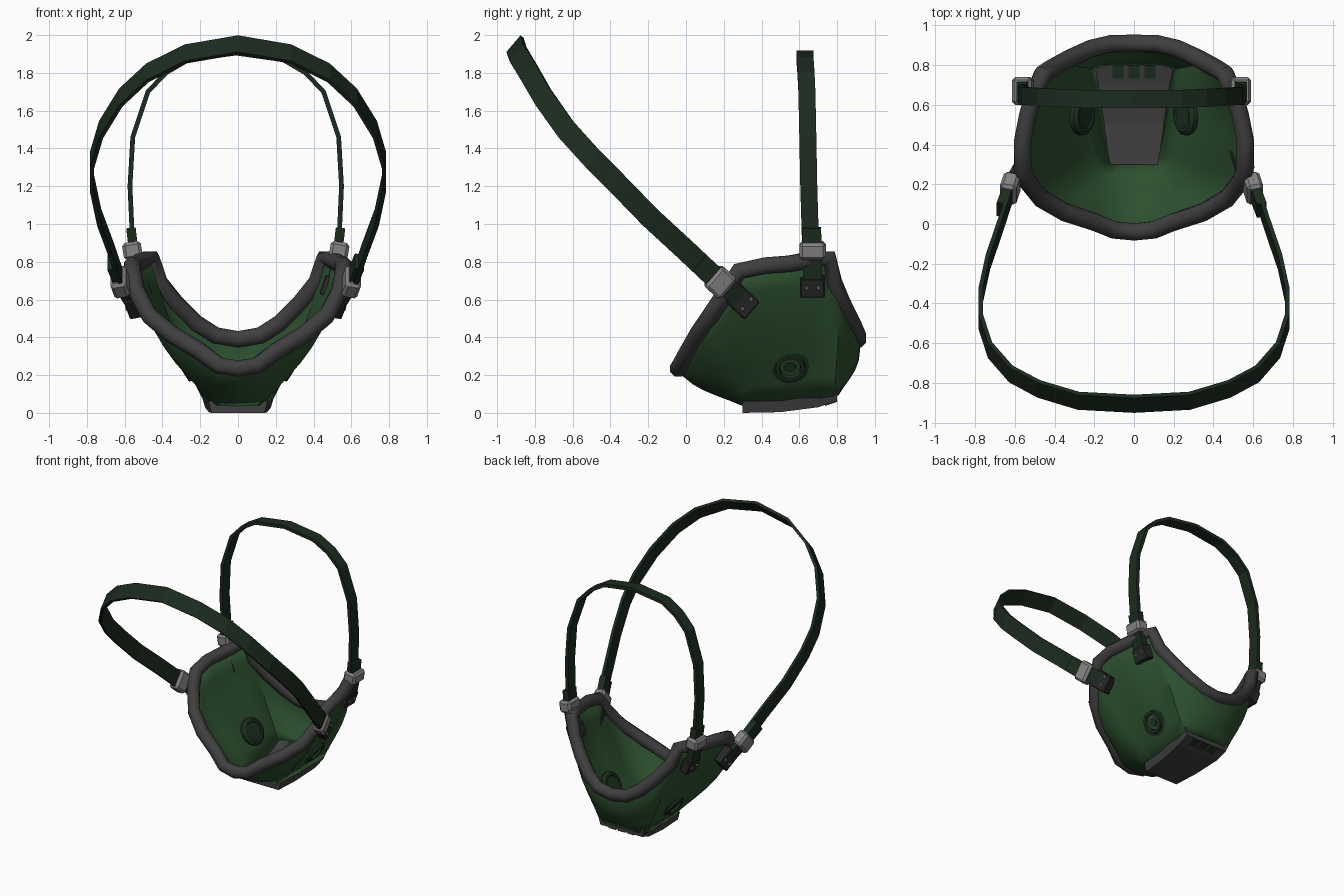
import bpy, bmesh, math
from mathutils import Vector

if "Cube" in bpy.data.objects:
    bpy.data.objects.remove(bpy.data.objects["Cube"])


def material(name, rgb):
    m = bpy.data.materials.new(name)
    m.diffuse_color = (*rgb, 1)
    m.use_nodes = True
    m.node_tree.nodes["Principled BSDF"].inputs["Base Color"].default_value = m.diffuse_color
    return m


GREEN = material("shell green", (0.026, 0.081, 0.028))
STRAP = material("strap dark green", (0.0115, 0.024, 0.013))
RUBBER = material("rubber grey", (0.050, 0.050, 0.051))
METAL = material("buckle grey", (0.23, 0.23, 0.23))
DARK = material("bracket charcoal", (0.020, 0.022, 0.021))
VALVE = material("valve dark green", (0.013, 0.032, 0.016))


def build(name, verts, faces, mat, smooth=None):
    me = bpy.data.meshes.new(name)
    me.from_pydata([tuple(v) for v in verts], [], faces)
    bm = bmesh.new()
    bm.from_mesh(me)
    bmesh.ops.recalc_face_normals(bm, faces=bm.faces)
    bm.to_mesh(me)
    bm.free()
    me.materials.append(mat)
    ob = bpy.data.objects.new(name, me)
    bpy.context.collection.objects.link(ob)
    if smooth:
        bpy.ops.object.select_all(action='DESELECT')
        ob.select_set(True)
        bpy.context.view_layer.objects.active = ob
        bpy.ops.object.shade_smooth_by_angle(angle=math.radians(smooth))
    return ob


def grid_faces(rows, n, close_rows=False):
    """Quads between consecutive closed rings of n points."""
    return [(r * n + j, r * n + (j + 1) % n,
             (r + 1) % rows * n + (j + 1) % n, (r + 1) % rows * n + j)
            for r in range(rows if close_rows else rows - 1) for j in range(n)]


def ribbon(name, pts, wdir, width, thick, mat, bevel=0):
    """Flat band along pts whose width always runs along wdir."""
    pts, w = [Vector(p) for p in pts], Vector(wdir).normalized()
    verts = []
    for i, p in enumerate(pts):
        t = pts[min(i + 1, len(pts) - 1)] - pts[max(i - 1, 0)]
        n = t.cross(w).normalized()
        for a, b in ((1, 1), (-1, 1), (-1, -1), (1, -1)):
            verts.append(p + w * a * width / 2 + n * b * thick / 2)
    k = len(verts)
    faces = grid_faces(len(pts), 4) + [(0, 1, 2, 3), (k - 4, k - 3, k - 2, k - 1)]
    ob = build(name, verts, faces, mat)
    if bevel:
        ob.modifiers.new("soft_edges", 'BEVEL').width = bevel
    return ob


def lathe(name, center, axis, profile, n, mat):
    """Revolve (radius, height) points around an axis."""
    q = Vector((0, 0, 1)).rotation_difference(Vector(axis))
    verts = []
    for r, h in profile:
        for j in range(n):
            a = math.tau * j / n
            verts.append(Vector(center) + q @ Vector((r * math.cos(a), r * math.sin(a), h)))
    k = len(verts)
    faces = grid_faces(len(profile), n) + [tuple(range(n)), tuple(range(k - n, k))]
    return build(name, verts, faces, mat, 35)


def mirror_loop(half):
    """Half outline (both ends on x=0) to a full closed loop."""
    half = [Vector(p) for p in half]
    return half + [Vector((-p.x, p.y, p.z)) for p in half[-2:0:-1]]


def flip(pts, s):
    """Mirror a fitting; the fittings sit slightly off centre."""
    return [(p[0] * s - .012, p[1], p[2]) for p in pts]


# rim line and the matching outline around the base plate
rim = mirror_loop([
    (0, -.04, .235), (.10, -.03, .25), (.20, .01, .325), (.35, .06, .415),
    (.47, .13, .515), (.54, .22, .65), (.56, .28, .75), (.56, .42, .78),
    (.535, .55, .79), (.50, .66, .81), (.46, .755, .82), (.415, .782, .69),
    (.33, .83, .58), (.225, .88, .475), (.12, .907, .41), (0, .91, .39)])


def floor_z(y):
    return .045 + max(0, y - .5) * .17


base = mirror_loop([(x, y, floor_z(y)) for x, y in (
    (0, .30), (.04, .30), (.08, .30), (.11, .30), (.12, .34), (.13, .38),
    (.135, .42), (.145, .48), (.155, .55), (.17, .63), (.18, .70), (.19, .78),
    (.14, .80), (.10, .80), (.05, .80), (0, .80))])

# mask shell, lofted from base outline to rim with a slight bulge
N, ROWS = len(rim), 7
verts = []
for r in range(ROWS):
    t = r / (ROWS - 1)
    for b, p in zip(base, rim):
        out = Vector((p.x, p.y - .45, 0)).normalized() + Vector((0, 0, -.4))
        verts.append(b.lerp(p, t) + out * .035 * math.sin(math.pi * t ** 1.3))
shell = build("mask_shell", verts, grid_faces(ROWS, N), GREEN, 50)
mod = shell.modifiers.new("thickness", 'SOLIDIFY')
mod.thickness, mod.offset = .016, 0

# rubber rim tube
verts, SIDES = [], 8
for i, p in enumerate(rim):
    t = (rim[(i + 1) % N] - rim[i - 1]).normalized()
    u = Vector((p.x, p.y - .45, 0))
    u = (u - t * u.dot(t)).normalized()
    v = t.cross(u)
    for j in range(SIDES):
        a = math.tau * (j + .5) / SIDES
        verts.append(p + (u * math.cos(a) + v * math.sin(a)) * .047)
build("rubber_rim", verts, grid_faces(N, SIDES, True), RUBBER, 50)

# base plate, a tapered slab that curves up at the far end
verts = []
for y, w, lo, hi in ((.30, .14, 0, .063), (.50, .155, .004, .063),
                     (.70, .175, .03, .095), (.80, .18, .065, .125)):
    verts += [(-w, y, lo), (w, y, lo), (w + .018, y, hi), (-w - .018, y, hi)]
build("base_plate", verts, grid_faces(4, 4) + [(0, 1, 2, 3), (12, 13, 14, 15)], RUBBER)

# vent slots at the far end of the plate, inside and outside
for x in (-.08, 0, .08):
    for side, dz in (("inner", .106), ("outer", .041)):
        ribbon(side + "_vent", [(x, .735, dz), (x, .80, dz + .022)],
               (1, 0, 0), .055, .009, VALVE)

W1, W2 = (0, 1, 0), (0, .65, .76)
for s, side in ((1, "right"), (-1, "left")):
    # round breathing valve with concentric steps
    lathe(side + "_valve", (.268 * s, .55, .25), (.85 * s, .05, -.5),
          [(.012, .022), (.03, .022), (.034, .01), (.052, .01), (.058, .034),
           (.078, .034), (.082, .02), (.1, .016), (.104, -.02), (.085, -.035),
           (.07, -.035), (.065, -.028), (.01, -.028)], 16, VALVE)

    # top strap fittings
    ribbon(side + "_top_bracket", flip([(.475, .67, .62), (.51, .67, .72)], s),
           W1, .13, .07, DARK, .006)
    ribbon(side + "_top_tab", flip([(.515, .67, .71), (.535, .67, .81), (.555, .665, .98)], s),
           W1, .10, .05, STRAP)
    ribbon(side + "_top_buckle", flip([(.54, .67, .815), (.555, .67, .905)], s),
           W1, .14, .10, METAL, .016)

    # rear strap fittings
    ribbon(side + "_rear_bracket", flip([(.525, .345, .545), (.56, .25, .635)], s),
           W2, .125, .07, DARK, .006)
    ribbon(side + "_rear_tab", flip([(.56, .28, .61), (.61, .19, .69), (.655, .07, .80)], s),
           W2, .105, .05, STRAP)
    ribbon(side + "_rear_buckle", flip([(.598, .22, .655), (.625, .14, .73)], s),
           W2, .145, .085, METAL, .016)

    # rivets on the brackets
    for c in ((.53, .638, .66), (.53, .702, .66), (.575, .30, .55), (.575, .345, .60)):
        lathe(side + "_rivet", flip([c], s)[0], (s, 0, -.2),
              [(.011, -.03), (.011, .004), (.006, .008)], 8, METAL)


# the two head straps, each one mirrored arch
def arch(half, shift=0):
    return [(x + shift, y, z) for x, y, z in
            half + [(-x, y, z) for x, y, z in half[-2::-1]]]


ribbon("top_strap", arch([
    (.545, .66, .87), (.56, .65, 1.2), (.545, .645, 1.46), (.465, .64, 1.70),
    (.37, .635, 1.80), (.25, .63, 1.87), (0, .63, 1.905)], -.012), W1, .09, .025, STRAP)
ribbon("rear_strap", arch([
    (.612, .18, .69), (.67, 0, .86), (.735, -.19, 1.035), (.772, -.36, 1.21),
    (.772, -.49, 1.34), (.725, -.635, 1.50), (.62, -.755, 1.67), (.48, -.83, 1.80),
    (.28, -.89, 1.90), (0, -.905, 1.948)]), W2, .115, .022, STRAP)
